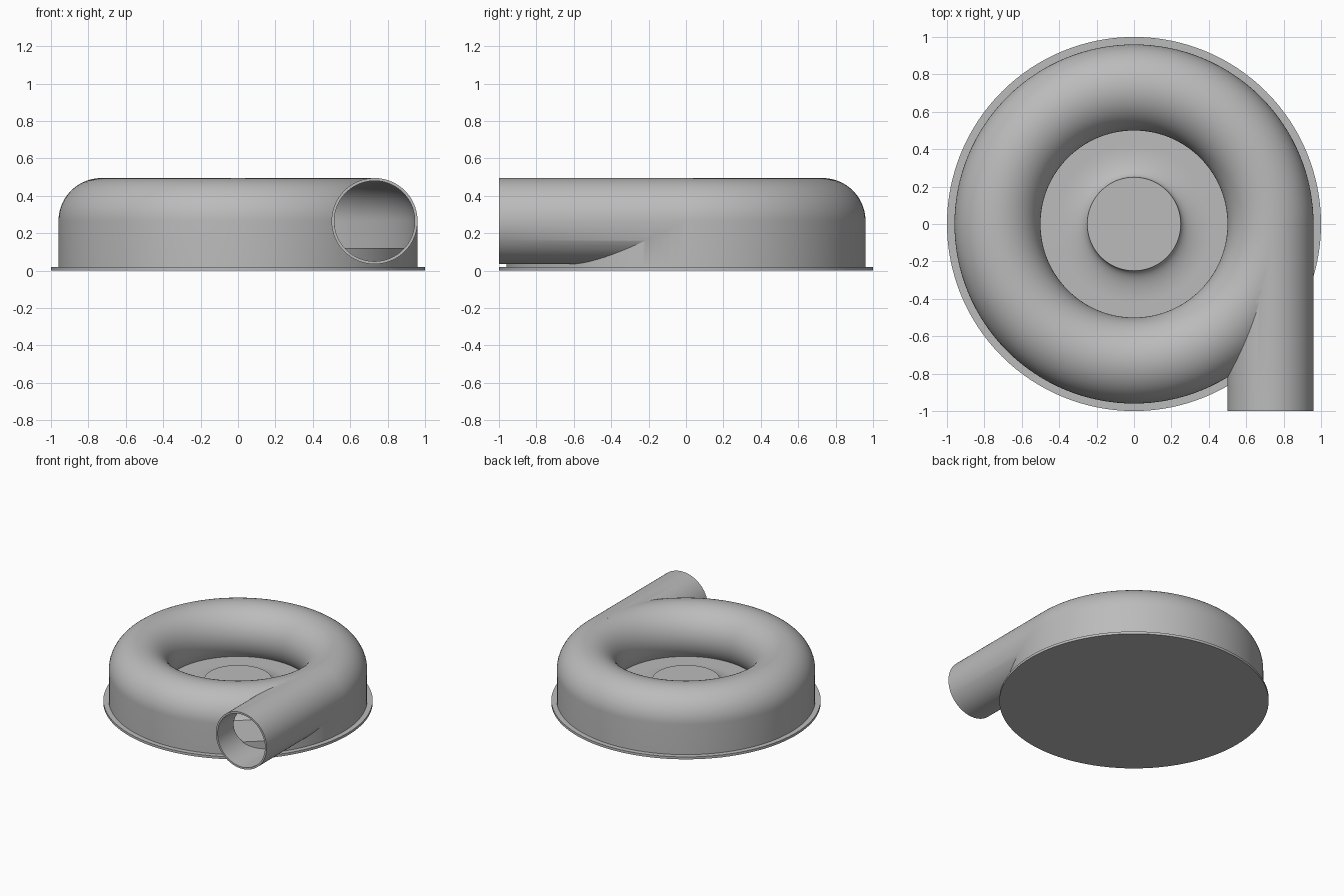
import bpy
import bmesh
from math import pi, cos, sin, radians
from mathutils import Matrix

if "Cube" in bpy.data.objects:
    bpy.data.objects.remove(bpy.data.objects["Cube"])

# One plain grey for the whole casting
grey = bpy.data.materials.new("plain_grey")
grey.use_nodes = True
COLOR = (0.5, 0.5, 0.5, 1)
grey.diffuse_color = COLOR
grey.node_tree.nodes["Principled BSDF"].inputs["Base Color"].default_value = COLOR

TUBE_X, TUBE_Z, TUBE_R = 0.73, 0.265, 0.23
WALL = 0.015
FLOOR_Z = 0.12
SEGMENTS = 128


def make(name, bm):
    bmesh.ops.recalc_face_normals(bm, faces=bm.faces)
    mesh = bpy.data.meshes.new(name)
    bm.to_mesh(mesh)
    bm.free()
    mesh.materials.append(grey)
    obj = bpy.data.objects.new(name, mesh)
    bpy.context.collection.objects.link(obj)
    return obj


def lathe(name, profile, closed=False):
    """Turn an (r, z) profile about the z axis."""
    bm = bmesh.new()
    verts = [bm.verts.new((r, 0, z)) for r, z in profile]
    edges = [bm.edges.new(pair) for pair in zip(verts, verts[1:])]
    if closed:
        edges.append(bm.edges.new((verts[-1], verts[0])))
    bmesh.ops.spin(bm, geom=verts + edges, cent=(0, 0, 0), axis=(0, 0, 1),
                   angle=2 * pi, steps=SEGMENTS, use_merge=False)
    bmesh.ops.remove_doubles(bm, verts=bm.verts, dist=1e-5)
    return make(name, bm)


def pipe(name, radius, y0, y1):
    """Solid round bar along y, on the tube centre line."""
    bm = bmesh.new()
    place = (Matrix.Translation((TUBE_X, (y0 + y1) / 2, TUBE_Z))
             @ Matrix.Rotation(pi / 2, 4, "X"))
    bmesh.ops.create_cone(bm, cap_ends=True, segments=96, radius1=radius,
                          radius2=radius, depth=y1 - y0, matrix=place)
    return make(name, bm)


def tube_profile(radius, bottom):
    """Straight outer wall, round crown, and inner side curling under."""
    arc = [(TUBE_X + radius * cos(radians(a)), TUBE_Z + radius * sin(radians(a)))
           for a in range(0, 226, 5)]
    return [(TUBE_X + radius, bottom)] + arc + [(arc[-1][0], bottom)]


def boolean(target, tool, operation):
    mod = target.modifiers.new(operation.lower(), "BOOLEAN")
    mod.operation = operation
    mod.solver = "EXACT"
    mod.object = tool
    bpy.context.view_layer.objects.active = target
    bpy.ops.object.modifier_apply(modifier=mod.name)
    bpy.data.objects.remove(tool)


def smooth(obj):
    bpy.ops.object.select_all(action="DESELECT")
    obj.select_set(True)
    bpy.context.view_layer.objects.active = obj
    bpy.ops.object.shade_smooth_by_angle(angle=radians(30))


# Ring housing with its tangent outlet, hollowed out
housing = lathe("ring_housing", tube_profile(TUBE_R, 0.01), closed=True)
boolean(housing, pipe("outlet_pipe", TUBE_R, -1, -0.01), "UNION")
boolean(housing, lathe("ring_cavity", tube_profile(TUBE_R - WALL, 0.05), closed=True),
        "DIFFERENCE")
boolean(housing, pipe("outlet_bore", TUBE_R - WALL, -1.1, -0.005), "DIFFERENCE")

# Floor plate rising in a flare to the flat central hub
hub_r, hub_z, flare_r = 0.25, 0.19, 0.17
flare = [(hub_r + flare_r * (1 - cos(t)), FLOOR_Z + (hub_z - FLOOR_Z) * (1 - sin(t)))
         for t in (i * pi / 24 for i in range(13))]
floor_hub = lathe("floor_and_hub", [(0, hub_z)] + flare
                  + [(0.95, FLOOR_Z), (0.95, 0.01), (0, 0.01)])

# Thin mounting flange
flange = lathe("base_flange", [(0, 0), (1, 0), (1, 0.02), (0, 0.02)])

for part in (housing, floor_hub, flange):
    smooth(part)
